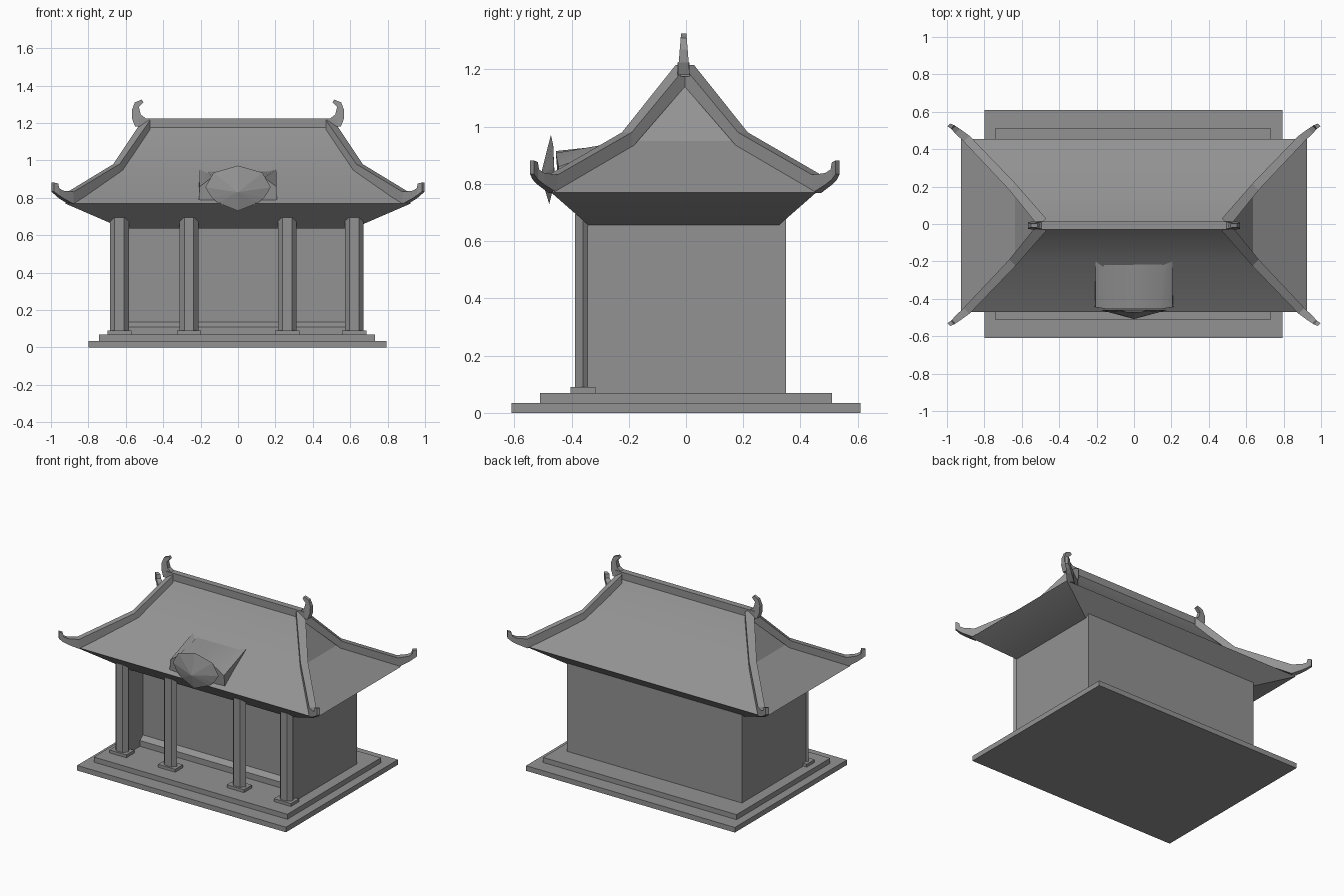
import bpy, bmesh, math
from mathutils import Vector

cube = bpy.data.objects.get("Cube")
if cube:
    bpy.data.objects.remove(cube, do_unlink=True)

stone = bpy.data.materials.new("stone_grey")
stone.use_nodes = True
GREY = (0.29, 0.29, 0.29, 1)
stone.diffuse_color = GREY
stone.node_tree.nodes["Principled BSDF"].inputs["Base Color"].default_value = GREY

ROOF_Y = -.008   # centre line of the roof


def finish(name, bm, smooth=None):
    bmesh.ops.recalc_face_normals(bm, faces=bm.faces)
    mesh = bpy.data.meshes.new(name)
    bm.to_mesh(mesh)
    bm.free()
    mesh.materials.append(stone)
    ob = bpy.data.objects.new(name, mesh)
    bpy.context.collection.objects.link(ob)
    if smooth:
        bpy.ops.object.select_all(action='DESELECT')
        ob.select_set(True)
        bpy.context.view_layer.objects.active = ob
        bpy.ops.object.shade_smooth_by_angle(angle=math.radians(smooth))
    return ob


def box(name, x0, x1, y0, y1, z0, z1):
    bm = bmesh.new()
    bmesh.ops.create_cube(bm, size=1)
    for v in bm.verts:
        v.co = Vector((x0 + (v.co.x + .5) * (x1 - x0),
                       y0 + (v.co.y + .5) * (y1 - y0),
                       z0 + (v.co.z + .5) * (z1 - z0)))
    return finish(name, bm)


def loft(name, rings, smooth=None):
    """Skin a list of equal-length closed rings and cap both ends."""
    bm = bmesh.new()
    loops = [[bm.verts.new(p) for p in ring] for ring in rings]
    n = len(loops[0])
    for a, b in zip(loops, loops[1:]):
        for i in range(n):
            j = (i + 1) % n
            bm.faces.new((a[i], a[j], b[j], b[i]))
    bm.faces.new(loops[0])
    bm.faces.new(loops[-1])
    return finish(name, bm, smooth)


def rectangle(hx, hy, z):
    return [(sx * hx, ROOF_Y + sy * hy, z)
            for sx, sy in ((-1, -1), (1, -1), (1, 1), (-1, 1))]


# Stepped plinth
box("lower_plinth", -.8, .793, -.61, .61, 0, .035)
box("upper_plinth", -.743, .733, -.51, .51, .035, .07)

# Hall walls: one outline with a recessed porch, open inside the roof
plan = [(-.672, .35), (-.672, -.345), (-.598, -.345), (-.598, -.18),
        (.588, -.18), (.588, -.345), (.662, -.345), (.662, .35)]
bm = bmesh.new()
low, high = [[bm.verts.new((x, y, z)) for x, y in plan] for z in (.07, .68)]
for i in range(len(plan)):
    bm.faces.new((low[i - 1], low[i], high[i], high[i - 1]))
finish("hall_walls", bm)

# Sloping sill at the foot of the recessed wall
sill = [(-.215, .07), (-.215, .11), (-.18, .135), (-.18, .07)]
loft("porch_sill", [[(x, y, z) for y, z in sill] for x in (-.598, .588)])

# Six-sided columns on pads
for i, x in enumerate((-.634, -.262, .263, .621), 1):
    box(f"column_pad_{i}", x - .065, x + .065, -.403, -.317, .07, .09)
    rings = [[(x + .05 * math.cos(k * math.pi / 3),
               -.36 + .033 * math.sin(k * math.pi / 3), z) for k in range(6)]
             for z in (.09, .695)]
    loft(f"column_{i}", rings)

# Hipped roof with flared eaves; the soffit slopes on into the porch
loft("roof", [rectangle(.613, .309, .635), rectangle(.925, .463, .77),
              rectangle(.635, .195, .95), rectangle(.48, .006, 1.195)], 24)

# Main ridge and hooked finials
box("main_ridge", -.53, .53, ROOF_Y - .021, ROOF_Y + .021, 1.175, 1.225)
hook = [(.487, 1.18), (.487, 1.22), (.52, 1.245), (.53, 1.285), (.505, 1.31),
        (.515, 1.325), (.552, 1.31), (.567, 1.27), (.567, 1.225), (.55, 1.18)]
for side, name in ((-1, "right"), (1, "left")):
    rings = [[(side * x, ROOF_Y + s * (.021 - .08 * (z - 1.18)), z)
              for x, z in hook] for s in (-1, 1)]
    loft(name + "_finial", rings)

# Hip ridges ending in upturned tips: x, y, bottom, top, half width
hip = [(.49, .012, 1.15, 1.215, .029), (.65, .203, .925, .98, .024),
       (.895, .46, .768, .832, .022), (.945, .502, .797, .838, .017),
       (.965, .519, .812, .85, .014), (.97, .523, .816, .876, .013),
       (.991, .534, .834, .882, .01)]
across = Vector((.7, -.71, 0))
for sx, xname in ((-1, "right"), (1, "left")):
    for sy, yname in ((-1, "front"), (1, "back")):
        rings = []
        for x, y, low_z, high_z, w in hip:
            ring = []
            for s, z in ((-1, low_z), (1, low_z), (1, high_z), (-1, high_z)):
                p = Vector((x, y, z)) + across * w * s
                ring.append((sx * p.x, ROOF_Y / 2 + sy * p.y, p.z))
            rings.append(ring)
        loft(f"{yname}_{xname}_hip_ridge", rings)


def mirrored(half):
    """Close a half outline that runs from top centre to bottom centre."""
    return half + [(-x, y, z) for x, y, z in reversed(half) if x > 0]


# Vaulted dormer running back into the front slope
vault_front = mirrored([(0, -.455, .915), (.14, -.455, .908), (.205, -.445, .86),
                        (.21, -.445, .79), (0, -.445, .78)])
vault_back = mirrored([(0, -.2, .942), (.16, -.2, .942), (.205, -.2, .952),
                       (.205, -.2, .86), (0, -.2, .86)])
loft("dormer_vault", [vault_front, vault_back], 35)

# Faceted plaque closing the dormer
rim = mirrored([(0, -.472, .972), (.13, -.464, .935), (.175, -.461, .856),
                (.14, -.463, .8), (.105, -.467, .772), (0, -.478, .73)])
bm = bmesh.new()
edge = [bm.verts.new(p) for p in rim]
front = bm.verts.new((0, -.508, .83))
back = bm.verts.new((0, -.46, .85))
for a, b in zip(edge, edge[1:] + edge[:1]):
    bm.faces.new((a, b, front))
    bm.faces.new((b, a, back))
finish("dormer_plaque", bm)
